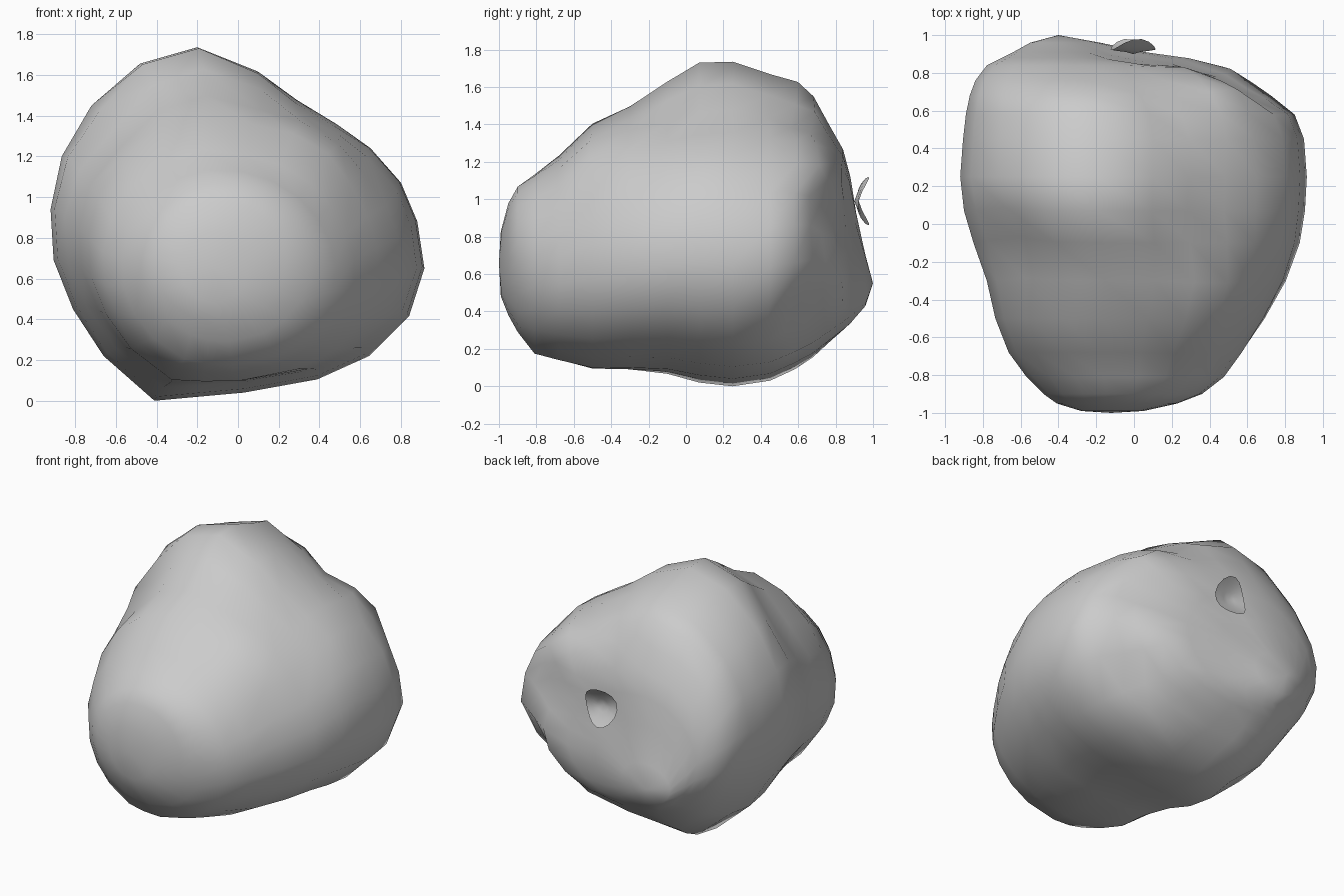
import bpy, bmesh, math
from mathutils import Vector

# outline seen from the front (x, z), used as the body cross-section
OUTLINE = [(-.2, 1.735), (-.48, 1.655), (-.72, 1.45), (-.865, 1.2), (-.92, .94),
           (-.905, .69), (-.81, .45), (-.66, .22), (-.41, 0), (-.19, .02),
           (.03, .04), (.39, .105), (.645, .22), (.84, .415), (.915, .65),
           (.88, .88), (.8, 1.07), (.65, 1.24), (.5, 1.38), (.31, 1.51), (.1, 1.62)]

# stations along the fruit: y, x min, x max, z min, z max, roundness
STATIONS = [(-.99, -.28, .05, .48, .83, 1), (-.95, -.41, .23, .38, .98, 1),
            (-.9, -.48, .36, .29, 1.07, 1), (-.81, -.57, .48, .17, 1.14, .8),
            (-.68, -.665, .58, .13, 1.24, .6), (-.5, -.735, .7, .08, 1.41, .4),
            (-.3, -.78, .81, .075, 1.5, .25), (-.1, -.85, .88, .06, 1.63, .1),
            (.07, -.9, .905, .02, 1.73, 0), (.25, -.92, .915, 0, 1.735, 0),
            (.45, -.905, .9, .03, 1.665, 0), (.58, -.89, .85, .09, 1.62, 0),
            (.68, -.87, .73, .15, 1.55, .1), (.76, -.84, .64, .22, 1.41, .2),
            (.84, -.78, .53, .29, 1.27, .4), (.88, -.7, .3, .33, 1.12, .6),
            (.91, -.64, .06, .37, .93, .8), (.96, -.55, -.18, .43, .7, 1)]

# dents and bumps: centre, radius, push
LUMPS = [((.45, .75, .88), .36, (-.04, -.07, 0)),    # dished back face
         ((.6, .62, .38), .35, (-.07, -.06, .01)),   # cut lower back
         ((.48, .74, 1.18), .25, (.05, .05, .03)),   # back ridge
         ((.22, .6, 1.48), .25, (-.02, -.03, -.05)), # groove below the crown
         ((-.05, .58, 1.6), .25, (.03, .05, .02)),   # crown
         ((.35, .1, 1.45), .4, (-.03, 0, -.05)),     # upper valley
         ((.38, -.45, 1.22), .4, (.03, -.02, .04)),  # front right shoulder
         ((-.65, -.1, 1.35), .4, (.05, .03, -.04)),  # left shoulder hollow
         ((.05, .9, .97), .3, (0, -.04, 0))]         # stem hollow


def finish(bm, name):
    bmesh.ops.recalc_face_normals(bm, faces=bm.faces[:])
    for f in bm.faces:
        f.smooth = True
    me = bpy.data.meshes.new(name)
    bm.to_mesh(me)
    bm.free()
    ob = bpy.data.objects.new(name, me)
    bpy.context.collection.objects.link(ob)
    return ob


def loft(bm, rings, tip_a=None, tip_b=None):
    vs = [[bm.verts.new(p) for p in r] for r in rings]
    n = len(vs[0])
    for a, b in zip(vs, vs[1:]):
        for i in range(n):
            bm.faces.new((a[i], a[(i + 1) % n], b[(i + 1) % n], b[i]))
    for tip, r in ((tip_a, vs[0]), (tip_b, vs[-1])):
        if tip:
            t = bm.verts.new(tip)
            for i in range(n):
                bm.faces.new((r[i], r[(i + 1) % n], t))


# lumpy fruit body
rings = []
for y, x0, x1, z0, z1, rnd in STATIONS:
    ring = []
    for px, pz in OUTLINE:
        n = Vector(((px + .0025) / .9175, (pz - .8675) / .8675))
        n = n.lerp(n.normalized(), rnd)
        ring.append(((x0 + x1) / 2 + n.x * (x1 - x0) / 2, y,
                     (z0 + z1) / 2 + n.y * (z1 - z0) / 2))
    rings.append(ring)
bm = bmesh.new()
loft(bm, rings, (-.12, -1, .66), (-.4, 1, .55))
for c, rad, push in LUMPS:
    for v in bm.verts:
        d = (v.co - Vector(c)).length / rad
        if d < 1:
            v.co += Vector(push) * (1 - d * d) ** 2
finish(bm, "fruit_body")

# small curled stem cap at the back
rings = []
for r in (1, .7, .35):
    ring = []
    for i in range(16):
        a = math.tau * i / 16
        y = .91 + r * r * (.04 + .03 * math.cos(2 * a - .5))
        ring.append((-.005 + .12 * r * math.sin(a), y, .99 + .13 * r * math.cos(a)))
    rings.append(ring)
bm = bmesh.new()
loft(bm, rings, None, (-.005, .9, .99))
finish(bm, "stem_cap")
